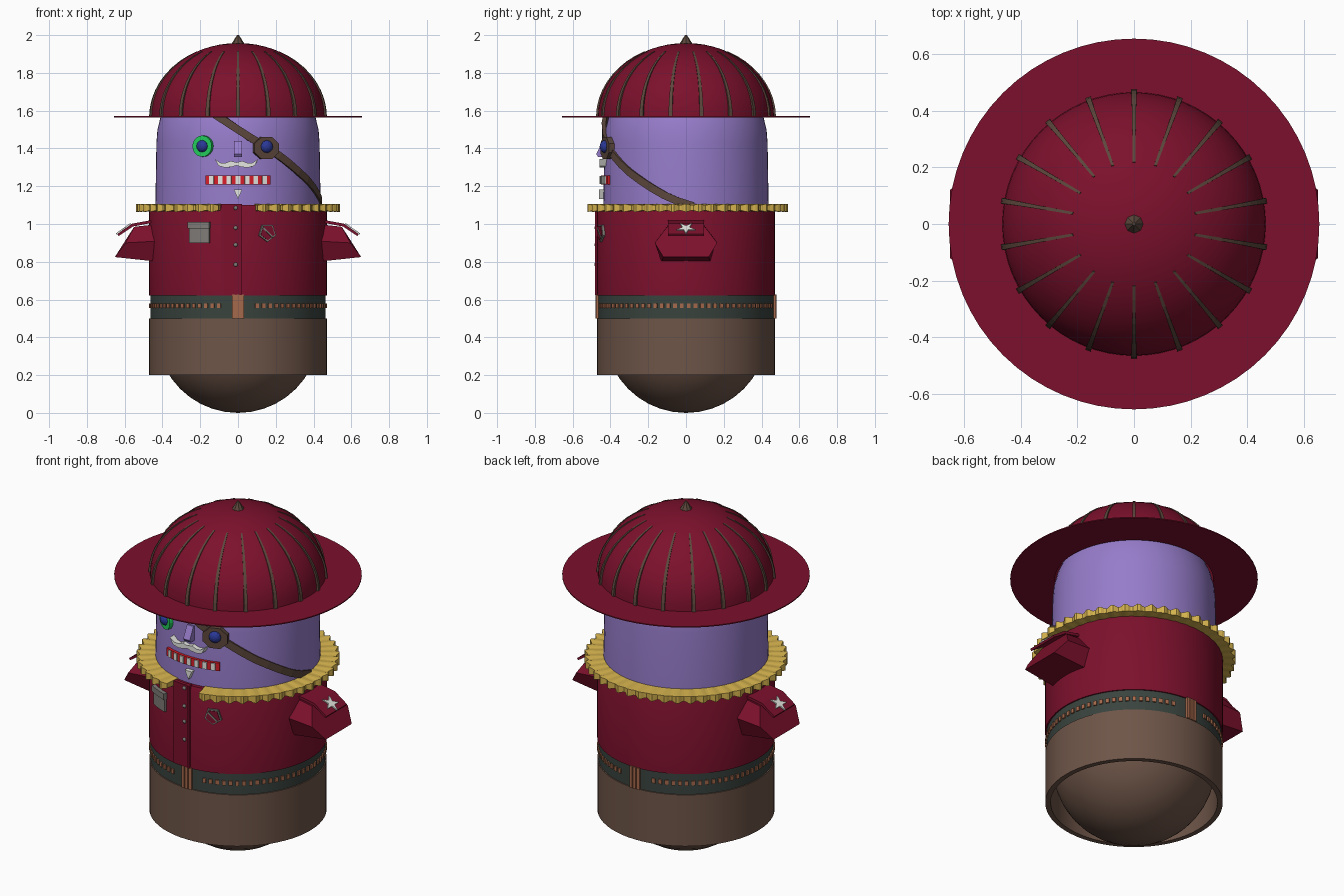
import bpy, bmesh
from math import sin, cos, pi, radians as rad, sqrt, atan2
from mathutils import Matrix, Vector

if "Cube" in bpy.data.objects:
    bpy.data.objects.remove(bpy.data.objects["Cube"])


def colour(name, hexa):
    m = bpy.data.materials.new(name)
    m.diffuse_color = [((int(hexa[i:i + 2], 16) / 255 + 0.055) / 1.055) ** 2.4 for i in (0, 2, 4)] + [1]
    m.use_nodes = True
    m.node_tree.nodes["Principled BSDF"].inputs["Base Color"].default_value = m.diffuse_color
    return m


RED = colour("crimson", "7c102c")
BROWN = colour("brown", "6e5548")
BELT = colour("belt", "39433e")
COPPER = colour("copper", "a5694c")
GOLD = colour("gold", "d4b24e")
SKIN = colour("lilac", "967cca")
DARK = colour("dark_brown", "5c473c")
GREEN = colour("green", "22cc5c")
BLUE = colour("blue", "2a3896")
WHITE = colour("white", "e6e6e2")
SCARLET = colour("scarlet", "d81e2a")
GREY = colour("grey", "807c78")


def finish(name, bm, mat, smooth=False, mirror=False):
    bmesh.ops.recalc_face_normals(bm, faces=bm.faces)
    me = bpy.data.meshes.new(name)
    bm.to_mesh(me)
    bm.free()
    me.materials.append(mat)
    ob = bpy.data.objects.new(name, me)
    bpy.context.collection.objects.link(ob)
    if mirror:
        ob.modifiers.new("mirror", "MIRROR")
    if smooth:
        bpy.ops.object.select_all(action='DESELECT')
        bpy.context.view_layer.objects.active = ob
        ob.select_set(True)
        bpy.ops.object.shade_smooth_by_angle(angle=rad(35))
    return ob


def polar(r, a, z):
    """Angle a is measured from the front (-y) towards +x."""
    return (r * sin(a), -r * cos(a), z)


def skin_loops(bm, loops, closed=True, loop_again=False, caps=False):
    """Bridge successive loops of coordinates with quads."""
    vs = [[bm.verts.new(p) for p in lp] for lp in loops]
    pairs = list(zip(vs, vs[1:])) + ([(vs[-1], vs[0])] if loop_again else [])
    n = len(vs[0])
    for p, q in pairs:
        for i in range(n if closed else n - 1):
            j = (i + 1) % n
            bm.faces.new((p[i], p[j], q[j], q[i]))
    if caps:
        bm.faces.new(vs[0])
        bm.faces.new(vs[-1])


def lathe(name, profile, mat, closed=False, n=64):
    bm = bmesh.new()
    loops = [[polar(r, 2 * pi * i / n, z) for r, z in profile] for i in range(n)]
    skin_loops(bm, loops, closed, loop_again=True)
    bmesh.ops.remove_doubles(bm, verts=bm.verts, dist=1e-5)
    return finish(name, bm, mat, True)


def sectors(name, spans, r0, r1, z0, z1, mat, step=4):
    """Curved blocks; spans are pairs of angles in degrees."""
    bm = bmesh.new()
    for a0, a1 in spans:
        n = max(1, int(abs(a1 - a0) / step))
        angs = [rad(a0 + (a1 - a0) * i / n) for i in range(n + 1)]
        skin_loops(bm, [[polar(r0, a, z0), polar(r1, a, z0), polar(r1, a, z1), polar(r0, a, z1)]
                        for a in angs], caps=True)
    return finish(name, bm, mat, True)


def prism(name, pts, depth, matrix, mat, mirror=False):
    bm = bmesh.new()
    skin_loops(bm, [[matrix @ Vector((x, y, d)) for x, y in pts] for d in (0, depth)], caps=True)
    return finish(name, bm, mat, mirror=mirror)


def facing(a, z, r):
    """Local x right, y up, z outwards, at angle a on the body."""
    return Matrix.Rotation(rad(a), 4, 'Z') @ Matrix.Translation((0, -r, z)) @ Matrix.Rotation(pi / 2, 4, 'X')


def ngon(n, r, start=pi / 2, r2=None):
    return [((r2 if r2 and i % 2 else r) * cos(start + 2 * pi * i / n),
             (r2 if r2 and i % 2 else r) * sin(start + 2 * pi * i / n)) for i in range(n)]


def gem(name, a, z, r, size, mat):
    bm = bmesh.new()
    bmesh.ops.create_uvsphere(bm, u_segments=12, v_segments=8, radius=size,
                              matrix=facing(a, z, r) @ Matrix.Diagonal((1, 1, 0.8, 1)))
    return finish(name, bm, mat)


# Capsule body: brown lower end, lilac head
R = 0.432
arc = [rad(9 * i) for i in range(11)]
lathe("lower_body", [(R * sin(t), R - R * cos(t)) for t in arc] + [(R, 0.55)], BROWN)
lathe("head", [(0.437, 1.0), (0.437, 1.12)] + [(R * cos(t), 1.43 + R * sin(t)) for t in arc], SKIN)

# Clothing shells
lathe("trousers", [(0.442, 0.2), (0.47, 0.2), (0.47, 0.5), (0.442, 0.5)], BROWN, True)
lathe("belt", [(0.44, 0.497), (0.464, 0.497), (0.464, 0.627), (0.44, 0.627)], BELT, True)
lathe("coat", [(0.437, 0.622), (0.471, 0.622), (0.471, 1.075), (0.46, 1.1), (0.437, 1.1)], RED, True)
sectors("coat_placket", [(-11, 2)], 0.455, 0.476, 0.625, 1.105, RED)
sectors("coat_edge", [(1, 2.5)], 0.455, 0.482, 0.625, 1.105, RED)
for i, z in enumerate((1.085, 0.98, 0.89, 0.785)):
    gem(f"button_{i}", -1.5, z, 0.477, 0.011, GREY)

# Belt studs and front and back buckles
studs = [12.5 + 4.4 * i for i in range(36)]
sectors("belt_studs", [(s * a - 1.2, s * a + 1.2) for a in studs for s in (1, -1)],
        0.455, 0.471, 0.554, 0.58, COPPER)
for name, c in (("front_buckle", 0), ("back_buckle", 180)):
    sectors(name, [(c - 3.8, c - 1.6), (c - 0.9, c + 0.9), (c + 1.6, c + 3.8)], 0.455, 0.478, 0.5, 0.626, COPPER)
    sectors(name + "_plate", [(c - 3.6, c + 3.6)], 0.455, 0.472, 0.502, 0.624, COPPER)

# Ruffled collar with a gap at the front
bm = bmesh.new()
loops = []
for i in range(241):
    a = rad(11.5 + 337 * i / 240)
    w = cos(48 * a)
    ro, dz = 0.53 + 0.01 * w, 0.004 * w
    loops.append([polar(0.436, a, 1.07), polar(ro, a, 1.068 - dz), polar(ro, a, 1.103 + dz), polar(0.436, a, 1.105)])
skin_loops(bm, loops, caps=True)
finish("collar", bm, GOLD)

# Hat: brim, dome, ribs and knob
lathe("hat_brim", [(0.42, 1.565), (0.656, 1.565), (0.656, 1.571), (0.42, 1.571)], RED, True)
lathe("hat_dome", [(0.466 * cos(t), 1.57 + 0.388 * sin(t)) for t in [rad(6 * i) for i in range(16)]], RED)
bm = bmesh.new()
for k in range(18):
    rot = Matrix.Rotation(rad(20 * k), 3, 'Z')
    loops = []
    for i in range(10):
        u = i / 9
        t, hw, s = rad(62 * u), 0.0105 - 0.006 * u, 1.022 - 0.016 * u
        lo, hi = (0.95 * 0.466 * cos(t), 0.95 * 0.388 * sin(t)), (s * 0.466 * cos(t), s * 0.388 * sin(t))
        loops.append([rot @ Vector((x, -p[0], 1.57 + p[1]))
                      for x, p in ((-hw, lo), (-hw, hi), (hw, hi), (hw, lo))])
    skin_loops(bm, loops, caps=True)
finish("hat_ribs", bm, DARK)
bm = bmesh.new()
bmesh.ops.create_cone(bm, cap_ends=True, segments=8, radius1=0.04, radius2=0.005, depth=0.055,
                      matrix=Matrix.Translation((0, 0, 1.9725)))
finish("hat_knob", bm, DARK)

# Sleeves: faceted flare with a recessed end, mirrored
bm = bmesh.new()
root = [(0.42, y, z) for y, z in ((-0.09, 1.0), (0.09, 1.0), (0.16, 0.91), (0.13, 0.80), (-0.13, 0.80), (-0.16, 0.91))]
end = [(0.55, -0.1, 0.985), (0.55, 0.1, 0.985), (0.595, 0.165, 0.9),
       (0.652, 0.12, 0.825), (0.652, -0.12, 0.825), (0.595, -0.165, 0.9)]
skin_loops(bm, [root, end], caps=True)
finish("sleeves", bm, RED, mirror=True)

# Shoulder flaps with stars
to_xz = Matrix.Translation((0, 0.095, 0)) @ Matrix.Rotation(pi / 2, 4, 'X')
prism("shoulder_flaps", [(0.45, 1.022), (0.56, 1.002), (0.638, 0.947), (0.632, 0.936), (0.555, 0.987), (0.45, 1.007)],
      0.19, to_xz, RED, True)
slope = atan2(0.055, 0.078)
prism("shoulder_stars", ngon(10, 0.052, 0, 0.02), 0.008,
      Matrix.Translation((0.599, 0, 0.974)) @ Matrix.Rotation(slope, 4, 'Y'), WHITE, True)

# Pocket and badge on the chest
sectors("chest_pocket", [(-32.5, -18.5)], 0.455, 0.485, 0.9, 0.985, GREY)
sectors("pocket_flap", [(-33, -18)], 0.455, 0.493, 0.975, 1.01, GREY)
prism("badge_rim", ngon(5, 0.05, -pi / 2), 0.02, facing(19, 0.955, 0.462), GREY)
prism("badge_face", ngon(5, 0.041, -pi / 2), 0.024, facing(19, 0.955, 0.462), RED)
prism("badge_bar", [(-0.03, 0.022), (-0.024, 0.028), (0.03, -0.022), (0.024, -0.028)], 0.028,
      facing(19, 0.955, 0.462), GREY)

# Left eye
prism("eye_ring", ngon(24, 0.056), 0.03, facing(-25, 1.412, 0.42), GREEN)
gem("eye_gem", -25, 1.412, 0.445, 0.033, BLUE)

# Eye patch with its strap wrapping down the right side
path = [(-24, 1.62), (-14, 1.57), (-4, 1.52), (8, 1.46), (20, 1.405), (30, 1.36), (38, 1.32), (47, 1.275),
        (56, 1.235), (66, 1.19), (75, 1.152), (84, 1.122), (95, 1.095)]
bm = bmesh.new()
loops = []
for i, (a, z) in enumerate(path):
    p, q = path[max(i - 1, 0)], path[min(i + 1, len(path) - 1)]
    d = Vector((rad(q[0] - p[0]) * R, q[1] - p[1])).normalized() * 0.02
    loops.append([polar(r, rad(a) - s * d.y / R, z + s * d.x)
                  for r, s in ((0.425, -1), (0.447, -1), (0.447, 1), (0.425, 1))])
skin_loops(bm, loops, caps=True)
finish("patch_strap", bm, DARK)
prism("eye_patch", [(x * 1.15, y) for x, y in ngon(8, 0.064, pi / 8)], 0.037, facing(19.5, 1.402, 0.42), DARK)
gem("patch_gem", 19.5, 1.41, 0.455, 0.034, BLUE)

# Nose wedge
prism("nose", [(-0.42, 1.44), (-0.44, 1.44), (-0.475, 1.37), (-0.465, 1.355), (-0.42, 1.355)], 0.042,
      Matrix(((0, 0, 1, -0.022), (1, 0, 0, 0), (0, 1, 0, 0), (0, 0, 0, 1))), SKIN)

# Moustache, toothy mouth and goatee
half = [(0.0, 0.004), (0.03, 0.012), (0.06, 0.0), (0.085, 0.002), (0.115, 0.022), (0.095, -0.014),
        (0.06, -0.024), (0.025, -0.02), (0.0, -0.012)]
outline = half + [(-x, y) for x, y in half[-2:0:-1]]
prism("moustache", outline, 0.045, facing(-1, 1.322, 0.412), WHITE)
sectors("mouth", [(-22.5, 22.5)], 0.42, 0.45, 1.21, 1.256, SCARLET, 3)
sectors("teeth", [(-19.5 + 6 * i, -16.5 + 6 * i) for i in range(7)], 0.42, 0.457, 1.213, 1.253, WHITE)
prism("goatee", [(-0.022, 0.025), (0.022, 0.025), (0, -0.025)], 0.035, facing(0, 1.157, 0.425), WHITE)
